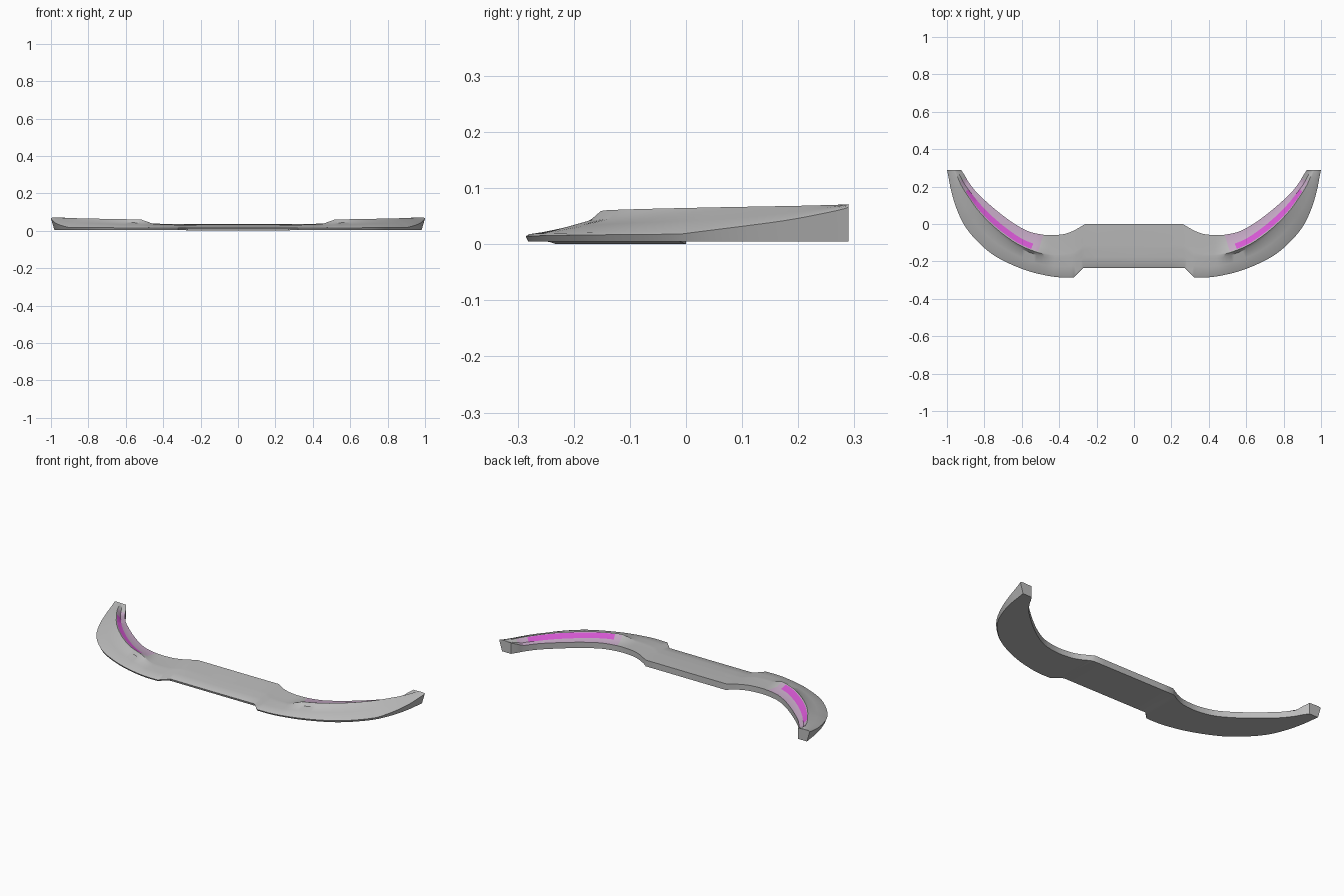
import bpy
import bmesh
import math
from mathutils import Vector

if "Cube" in bpy.data.objects:
    bpy.data.objects.remove(bpy.data.objects["Cube"])


def make_material(name, colour):
    mat = bpy.data.materials.new(name)
    mat.use_nodes = True
    rgba = (*colour, 1.0)
    mat.diffuse_color = rgba
    mat.node_tree.nodes["Principled BSDF"].inputs["Base Color"].default_value = rgba
    return mat


GREY, PALE, MAGENTA = range(3)
materials = [
    make_material("body grey", (0.5, 0.5, 0.5)),
    make_material("pale pink", (0.56, 0.4, 0.56)),
    make_material("magenta", (0.68, 0.1, 0.66)),
]

# Plan outlines of the left half, from the middle to the rear tip
outer_edge = [(0, -.235), (.27, -.235), (.32, -.285), (.4, -.285), (.48, -.273),
              (.57, -.25), (.67, -.21), (.76, -.16), (.84, -.09), (.905, -.01),
              (.95, .085), (.977, .175), (.99, .24), (1, .29)]
inner_edge = [(0, 0), (.26, 0), (.32, -.035), (.37, -.053), (.44, -.06),
              (.5, -.055), (.57, -.037), (.645, .005), (.72, .06), (.785, .115),
              (.84, .167), (.885, .225), (.905, .26), (.925, .29)]
LAST = len(outer_edge) - 1
CORNER = 2          # outlines are straight before this station, curved after
STEPS = 4

# Section values keyed by station
bottom_z = [(0, 0), (1, 0), (1.3, .005)]
outer_z = [(0, .016), (9, .022), (11, .046), (LAST, .07)]
ridge_z = [(0, .028), (3.8, .034), (4.8, .06), (9, .066), (LAST, .071)]
floor_z = [(0, .032), (4, .034), (5, .041), (11, .045), (LAST, .07)]
inner_z = [(0, .036), (11, .04), (LAST, .07)]
ridge_place = [(0, .5), (4, .5), (7, .6), (10, .64), (LAST, .5)]
step_depth = [(0, 0), (4, 0), (5, .013), (7, .006), (9, 0)]
outer_lean = [(0, .004), (9, .006), (LAST, .018)]


def ramp(keys, s):
    for (a, va), (b, vb) in zip(keys, keys[1:]):
        if s <= b:
            return va + (vb - va) * (s - a) / (b - a)
    return keys[-1][1]


def along(path, s):
    """Point on an outline: straight at the middle, spline on the arms."""
    i = min(int(s), LAST - 1)
    t = s - i
    p1, p2 = Vector(path[i]), Vector(path[i + 1])
    if i < CORNER:
        return p1.lerp(p2, t)
    p0 = Vector(path[max(i - 1, CORNER)])
    p3 = Vector(path[min(i + 2, LAST)])
    m1, m2 = (p2 - p0) / 2, (p3 - p1) / 2
    return (p1 * (2 * t**3 - 3 * t**2 + 1) + m1 * (t**3 - 2 * t**2 + t)
            + p2 * (3 * t**2 - 2 * t**3) + m2 * (t**3 - t**2))


def section(s):
    """Closed cross-section, from the outer bottom over the ridge to the inner bottom."""
    out, inn = along(outer_edge, s), along(inner_edge, s)
    inward = (inn - out).normalized()
    lean = ramp(outer_lean, s)
    low, edge, top = ramp(bottom_z, s), ramp(outer_z, s), ramp(ridge_z, s)
    floor, lip, r = ramp(floor_z, s), ramp(inner_z, s), ramp(ridge_place, s)
    foot = edge + (top - edge) * .87 - ramp(step_depth, s)
    rows = [
        (out + inward * lean, low),
        (out, edge - .004),
        (out + inward * .006, edge),
        (out.lerp(inn, r / 2), (edge + foot) / 2 + .001),
        (out.lerp(inn, r - .07), foot),
        (out.lerp(inn, r), top),
        (out.lerp(inn, r + .03), top + (floor - top) * .1),
        (out.lerp(inn, r + .18), floor),
        (inn, lip),
        (inn, low),
    ]
    return [(p.x, p.y, z) for p, z in rows]


def face_colour(column, s):
    """Magenta strip under the ridge, pale pink on the channel floor."""
    if column == 6 and 5.2 < s < 10.6:
        return MAGENTA
    if column in (6, 7) and 4.8 < s < 11.6:
        return PALE
    return GREY


# Loft the half and cap the rear tip
bm = bmesh.new()
stations = [i / STEPS for i in range(LAST * STEPS + 1)]
rings = [[bm.verts.new(p) for p in section(s)] for s in stations]
for k, (a, b) in enumerate(zip(rings, rings[1:])):
    middle = (stations[k] + stations[k + 1]) / 2
    for c in range(len(a)):
        d = (c + 1) % len(a)
        face = bm.faces.new((a[c], a[d], b[d], b[c]))
        face.material_index = face_colour(c, middle)
bm.faces.new(rings[-1])
bmesh.ops.recalc_face_normals(bm, faces=bm.faces)

mesh = bpy.data.meshes.new("front_lip")
bm.to_mesh(mesh)
bm.free()
for mat in materials:
    mesh.materials.append(mat)
lip_obj = bpy.data.objects.new("front_lip", mesh)
bpy.context.collection.objects.link(lip_obj)

# Smooth surfaces with sharp edges, mirrored to the other side
bpy.ops.object.select_all(action="DESELECT")
lip_obj.select_set(True)
bpy.context.view_layer.objects.active = lip_obj
bpy.ops.object.shade_smooth_by_angle(angle=math.radians(32))
mirror = lip_obj.modifiers.new("mirror", "MIRROR")
mirror.use_axis[0] = True
mirror.use_clip = True
